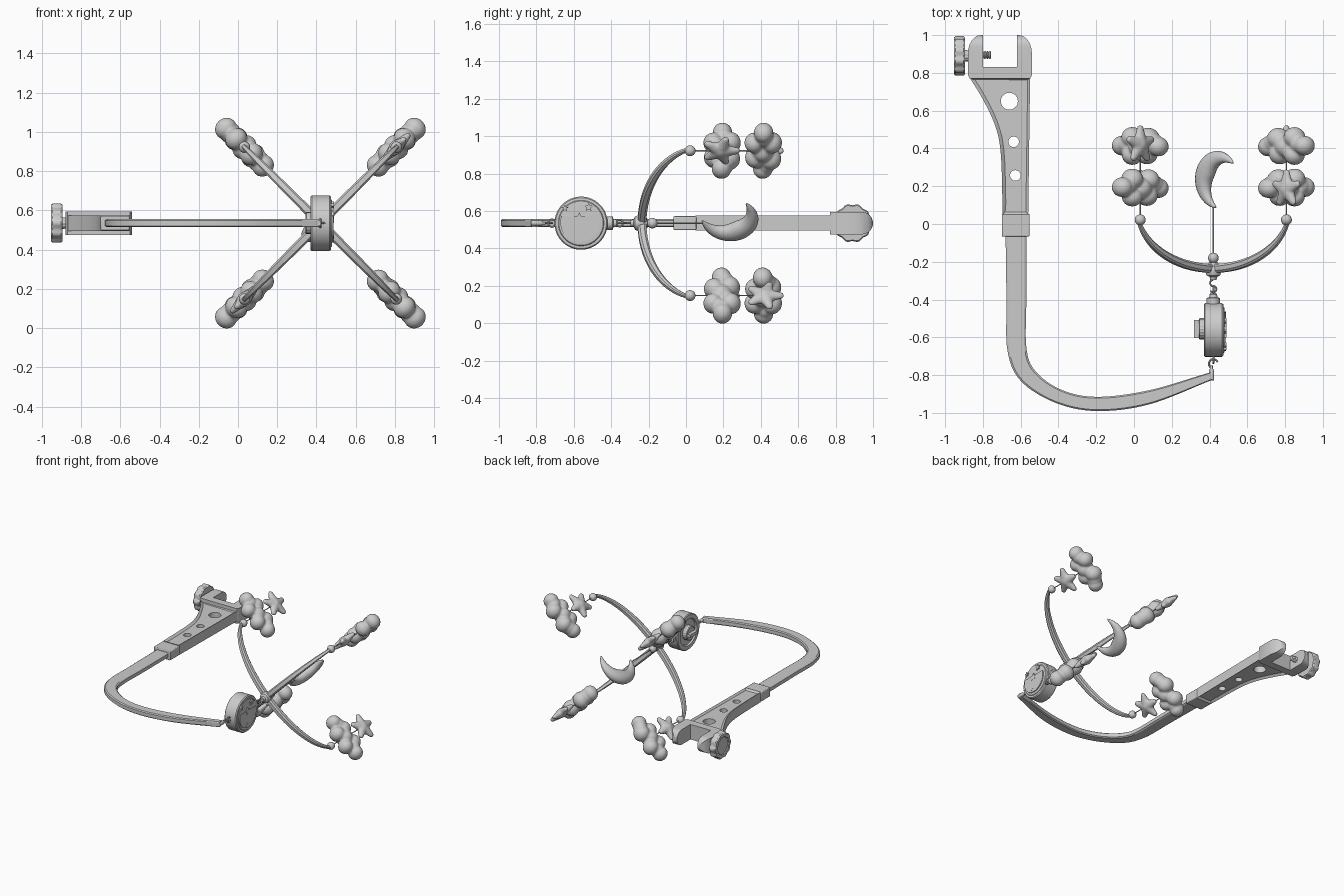
import bpy, bmesh
from math import sin, cos, pi, radians
from mathutils import Vector, Matrix

if "Cube" in bpy.data.objects:
    bpy.data.objects.remove(bpy.data.objects["Cube"])

CX, CZ = 0.42, 0.535          # hanging axis of the mobile
Y = Vector((0, 1, 0))


def finish(ob, angle=35):
    bpy.ops.object.select_all(action='DESELECT')
    bpy.context.view_layer.objects.active = ob
    ob.select_set(True)
    bpy.ops.object.shade_smooth_by_angle(angle=radians(angle))
    return ob


def from_bm(name, bm, angle=35):
    bmesh.ops.recalc_face_normals(bm, faces=bm.faces)
    me = bpy.data.meshes.new(name)
    bm.to_mesh(me)
    bm.free()
    ob = bpy.data.objects.new(name, me)
    bpy.context.collection.objects.link(ob)
    return finish(ob, angle)


def loft(name, rings, angle=35):
    """Skin a list of equal-length point rings and cap both ends."""
    bm = bmesh.new()
    vs = [[bm.verts.new(p) for p in r] for r in rings]
    n = len(vs[0])
    for a, b in zip(vs, vs[1:]):
        for i in range(n):
            bm.faces.new((a[i], a[(i + 1) % n], b[(i + 1) % n], b[i]))
    bm.faces.new(vs[0])
    bm.faces.new(vs[-1])
    return from_bm(name, bm, angle)


def lathe(name, prof, loc, axis='X', n=48, lobes=0, depth=0.0):
    rings = []
    for r, t in prof:
        ring = []
        for i in range(n):
            a = 2 * pi * i / n
            q = r * (1 + depth * cos(lobes * a))
            o = (t, q * cos(a), q * sin(a)) if axis == 'X' else (q * cos(a), t, q * sin(a))
            ring.append(Vector(loc) + Vector(o))
        rings.append(ring)
    return loft(name, rings)


def prism(name, pts, place, h):
    """Extrude a 2D outline; place(a, b, t) maps it to space, t is -h..h."""
    return loft(name, [[place(a, b, t) for a, b in pts] for t in (-h, h)])


def spline(pts, n=8):
    """Catmull-Rom through points."""
    P = [Vector(p) for p in pts]
    P = [2 * P[0] - P[1]] + P + [2 * P[-1] - P[-2]]
    out = []
    for a, b, c, d in zip(P, P[1:], P[2:], P[3:]):
        for k in range(n):
            t = k / n
            out.append(0.5 * (2 * b + (c - a) * t + (2 * a - 5 * b + 4 * c - d) * t * t
                              + (3 * b - a - 3 * c + d) * t ** 3))
    return out + [P[-2]]


def boolean(ob, cutter, op):
    m = ob.modifiers.new('cut', 'BOOLEAN')
    m.object, m.operation, m.solver = cutter, op, 'EXACT'
    bpy.context.view_layer.objects.active = ob
    bpy.ops.object.modifier_apply(modifier=m.name)
    bpy.data.objects.remove(cutter)
    finish(ob)


def tube(name, pts, r):
    cu = bpy.data.curves.new(name, 'CURVE')
    cu.dimensions, cu.bevel_depth, cu.bevel_resolution, cu.use_fill_caps = '3D', r, 2, True
    s = cu.splines.new('POLY')
    s.points.add(len(pts) - 1)
    for p, q in zip(s.points, pts):
        p.co = (*q, 1)
    ob = bpy.data.objects.new(name, cu)
    bpy.context.collection.objects.link(ob)
    finish_sel = bpy.context.view_layer.objects
    bpy.ops.object.select_all(action='DESELECT')
    finish_sel.active = ob
    ob.select_set(True)
    bpy.ops.object.convert(target='MESH')
    return finish(bpy.context.object)


def ball(name, loc, r):
    bm = bmesh.new()
    bmesh.ops.create_uvsphere(bm, u_segments=20, v_segments=12, radius=r,
                              matrix=Matrix.Translation(loc))
    return from_bm(name, bm, 60)


def blob(name, lumps, loc, u, flat):
    """Soft toy: merged spheres (a, b, radius) in the plane of u and y."""
    bm = bmesh.new()
    for a, b, r in lumps:
        bmesh.ops.create_icosphere(bm, subdivisions=3, radius=r, matrix=Matrix.Translation((a, b, 0)))
    rot = Matrix((u, Y, u.cross(Y))).transposed().to_4x4()
    bm.transform(Matrix.Translation(loc) @ rot @ Matrix.Diagonal((1, 1, flat, 1)))
    ob = from_bm(name, bm, 180)
    m = ob.modifiers.new('merge', 'REMESH')
    m.mode, m.voxel_size, m.use_smooth_shade = 'VOXEL', 0.007, True
    s = ob.modifiers.new('soften', 'SMOOTH')
    s.factor, s.iterations = 0.5, 6


def star_pts(cx, cy, r):
    return [(cx + (r if i % 2 == 0 else r * .48) * sin(i * pi / 5),
             cy + (r if i % 2 == 0 else r * .48) * cos(i * pi / 5)) for i in range(10)]


flat_z = lambda a, b, t: (a, b, CZ + t)
# clamp fork with rounded prongs
arc = [(.07 * sin(i * pi / 12), .10 * cos(i * pi / 12)) for i in range(7)]
fork = [(-.55, .77), (-.54, .79)] + [(-.61 + a, .90 + b) for a, b in reversed(arc)]
fork += [(-.62, 1), (-.62, .83), (-.80, .83), (-.80, 1)]
fork += [(-.81 - a, .90 + b) for a, b in arc] + [(-.88, .79), (-.87, .77)]
clamp = prism('clamp_fork', fork, flat_z, .07)
side = [(.7, -.06), (.94, -.06)] + [(.94 + .06 * cos(a), .06 * sin(a))
                                   for a in [(-5 + i) * pi / 12 for i in range(11)]] + [(.94, .06), (.7, .06)]
boolean(clamp, prism('clamp_side', side, lambda a, b, t: (-.71 + t, a, CZ + b), .3), 'INTERSECT')

# clamp screw and lobed knob
thread = [(.012, -.03)] + [(.022 if i % 2 else .016, -.02 + i * .0065) for i in range(27)]
lathe('clamp_screw', thread, (-.885 - .02, .895, CZ), n=20)
lathe('clamp_knob', [(.065, .006), (.07, 0), (.094, 0), (.1, .008), (.1, .05), (.094, .058), (.03, .058), (.028, .075)],
      (-.953, .89, CZ), n=120, lobes=10, depth=.04)

# tapered bracket with recessed panels and holes
left = spline([(-.87, .775), (-.80, .66), (-.735, .52), (-.705, .37), (-.695, .05)], 6)
plate = [(p.x, p.y) for p in left] + [(-.56, .05), (-.55, .775)]
bracket = prism('bracket', plate, flat_z, .04)
bm = bmesh.new()
bm.from_mesh(bracket.data)
caps = [f for f in bm.faces if abs(f.normal.z) > .9]
bmesh.ops.inset_individual(bm, faces=caps, thickness=.018)
for f in caps:
    for v in f.verts:
        v.co.z -= .014 * f.normal.z
bm.to_mesh(bracket.data)
bm.free()
for x, y, r in ((-.66, .65, .045), (-.637, .435, .028), (-.628, .257, .028)):
    hole = [(x + r * cos(i * pi / 16), y + r * sin(i * pi / 16)) for i in range(32)]
    boolean(bracket, prism('hole', hole, flat_z, .1), 'DIFFERENCE')

# sleeve joining bracket and arm
sleeve = prism('sleeve', [(-.70, -.067), (-.553, -.067), (-.553, .055), (-.70, .055)], flat_z, .037)
bv = sleeve.modifiers.new('bevel', 'BEVEL')
bv.width, bv.segments = .006, 2

# curved arm: chamfered section between outer and inner edges
outer = spline([(-.68, -.05), (-.675, -.4), (-.67, -.67), (-.60, -.83), (-.42, -.945), (-.2, -.99), (.08, -.955), (.415, -.825)])
inner = spline([(-.57, -.05), (-.57, -.4), (-.57, -.65), (-.525, -.775), (-.39, -.875), (-.2, -.915), (.08, -.88), (.405, -.785)])
rings = []
for o, i in zip(outer, inner):
    rings.append([(*o.lerp(i, f), CZ + z) for f, z in
                  ((0, -.014), (.1, -.021), (.9, -.021), (1, -.014), (1, .014), (.9, .021), (.1, .021), (0, .014))])
loft('arm', rings, 25)
lathe('arm_tip', [(.014, -.828), (.014, -.775), (.007, -.765), (.007, -.75)], (.41, 0, CZ), 'Y', 16)


def ring(name, y, r, a0=0, a1=360, side=0):
    pts = [(CX + (r * cos(radians(a0 + (a1 - a0) * k / 20)) if not side else 0), y + r * sin(radians(a0 + (a1 - a0) * k / 20)),
            CZ + (r * cos(radians(a0 + (a1 - a0) * k / 20)) if side else 0)) for k in range(21)]
    tube(name, pts, .005)


ring('lower_hook', -.74, .024, 20, 230)
ring('lower_link', -.717, .02, side=1)

# music box with dome face, neck and winding key
lathe('music_box', [(.09, .012), (.10, .012), (.105, 0), (.136, 0), (.142, .006), (.142, .096), (.136, .103), (.122, .104), (.118, .108), (.10, .11)],
      (.37, -.561, CZ), n=64)
lathe('winding_dial', [(.05, -.026), (.055, -.022), (.055, .015)], (.37, -.555, CZ), n=40, lobes=20, depth=.02)
prism('winding_key', [(-.603, -.012), (-.507, -.012), (-.507, .012), (-.603, .012)],
      lambda a, b, t: (.333 + t, a, CZ + b), .016)
lathe('box_neck', [(.036, -.43), (.036, -.392), (.022, -.388), (.02, -.372), (.012, -.365)], (CX, 0, CZ), 'Y', 24)

# raised moon and stars on the dome face
face = lambda a, b, t: (.481 + t, a, b)
cres = [(-.567 + .105 * cos(a), .54 + .105 * sin(a)) for a in [pi * .9 + i * pi * 1.2 / 24 for i in range(25)]]
cres += [(-.567 + .1 * cos(a), .572 + .085 * sin(a)) for a in [pi * 2 - i * pi / 20 for i in range(21)]]
prism('face_moon', cres, face, .006)
for y, z, r in ((-.57, .562, .032), (-.647, .615, .02), (-.52, .62, .024), (-.585, .462, .014)):
    prism('face_star', star_pts(y, z, r), face, .008)

# hooks and hub under the cross
ring('upper_link', -.355, .018, side=1)
ring('upper_hook_low', -.345, .016, -150, 90)
ring('upper_hook_high', -.312, .017, 90, 300)
lathe('hub', [(.016, -.297), (.02, -.28), (.036, -.272), (.042, -.255), (.042, -.235), (.025, -.205)], (CX, 0, CZ), 'Y', 24)

# crossed bow arms, thick in the middle
for sz in (1, -1):
    d = Vector((1, 0, sz)).normalized()
    side_v = d.cross(Y)
    rings = []
    for k in range(41):
        a = radians(-75 + 150 * k / 40)
        s = cos(a * 1.1)
        c = Vector((CX, .08 - .315 * cos(a), CZ)) + d * (.55 * sin(a) / sin(radians(75)))
        nrm = (d * sin(a) * .6 - Y * cos(a)).normalized()
        w, h = .009 + .014 * s, .008 + .015 * s
        rings.append([c + side_v * w * x + nrm * h * y for x, y in
                      ((1, .5), (.6, 1), (-.6, 1), (-1, .5), (-1, -.5), (-.6, -1), (.6, -1), (1, -.5))])
    loft('bow_arm', rings)

# hanging toys: a ball, a string, a cloud and a star on each arm end
cloud = [(-.135, 0, .053), (.135, .005, .053), (-.06, .042, .058), (.06, .048, .056),
         (-.05, -.04, .055), (.06, -.045, .053), (0, 0, .06), (-.1, .02, .05), (.1, .01, .05)]
star = [(0, 0, .045)] + [(q * sin(i * 2 * pi / 5), q * cos(i * 2 * pi / 5), r)
                         for i in range(5) for q, r in ((.03, .036), (.05, .03), (.068, .025), (.084, .021))]
for sx in (1, -1):
    for sz in (1, -1):
        x, z = CX + .387 * sx, CZ + .387 * sz
        u = Vector((sx, 0, sz)).normalized()
        ball('end_ball', (x, .022, z), .029)
        tube('string', [(x, .02, z), (x, .44, z)], .0035)
        yc, ys = (.41, .185) if sx == sz else (.19, .42)
        blob('cloud', cloud, (x, yc, z), u, 1.1)
        blob('star', star, (x, ys, z), u, .8)

# centre moon on its string
ball('centre_ball', (CX, -.18, CZ), .028)
tube('centre_string', [(CX, -.18, CZ), (CX, .10, CZ)], .0035)
u = Vector((1, 0, 1)).normalized()
rings = []
for k in range(33):
    t = k / 32
    a = radians(37 + 228 * t)
    w = .006 + .05 * sin(pi * t) ** .85
    rad = u * cos(a) + Y * sin(a)
    c = Vector((CX, .235, CZ)) + u * .03 + rad * (.152 - w)
    rings.append([c + rad * w * cos(b) + u.cross(Y) * w * .8 * sin(b) for b in [i * pi / 10 for i in range(20)]])
loft('centre_moon', rings, 60)
